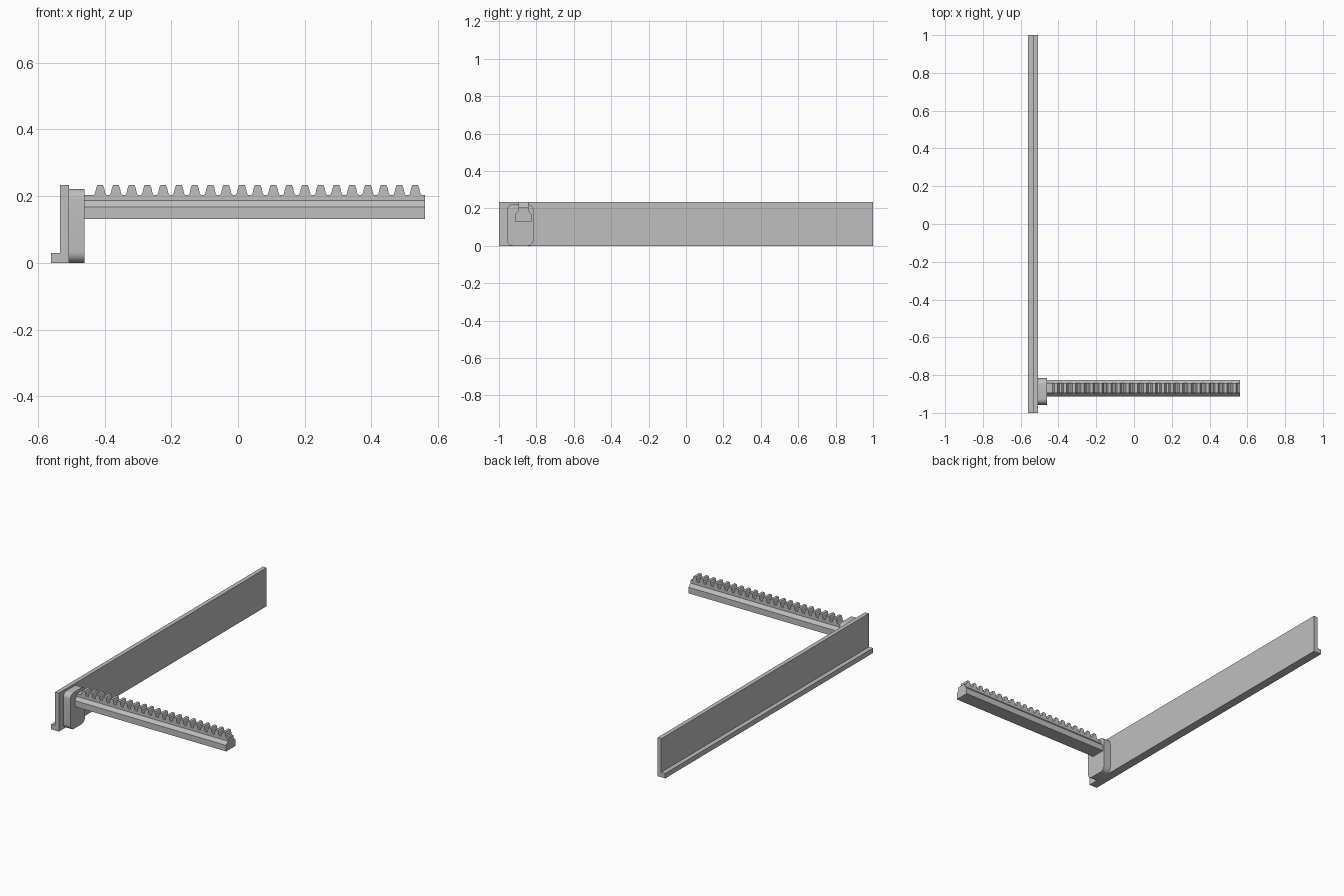
import bpy
import bmesh
import math
from mathutils import Vector

cube = bpy.data.objects.get("Cube")
if cube:
    bpy.data.objects.remove(cube, do_unlink=True)

grey = bpy.data.materials.new("plain grey")
grey.use_nodes = True
COLOUR = (0.52, 0.52, 0.52, 1)
grey.diffuse_color = COLOUR
grey.node_tree.nodes["Principled BSDF"].inputs["Base Color"].default_value = COLOUR


def prism(name, profile, axis, start, end, smooth=False):
    """Extrude a closed (horizontal, z) profile along x or y."""
    bm = bmesh.new()
    place = (lambda h, z: (start, h, z)) if axis == "x" else (lambda h, z: (h, start, z))
    face = bm.faces.new([bm.verts.new(place(h, z)) for h, z in profile])
    moved = bmesh.ops.extrude_face_region(bm, geom=[face])["geom"]
    step = Vector((end - start, 0, 0) if axis == "x" else (0, end - start, 0))
    bmesh.ops.translate(bm, vec=step, verts=[v for v in moved if isinstance(v, bmesh.types.BMVert)])
    bmesh.ops.recalc_face_normals(bm, faces=bm.faces)
    mesh = bpy.data.meshes.new(name)
    bm.to_mesh(mesh)
    bm.free()
    mesh.materials.append(grey)
    obj = bpy.data.objects.new(name, mesh)
    bpy.context.collection.objects.link(obj)
    if smooth:
        bpy.ops.object.select_all(action="DESELECT")
        obj.select_set(True)
        bpy.context.view_layer.objects.active = obj
        bpy.ops.object.shade_smooth_by_angle(angle=math.radians(30))
    return obj


def rounded_rect(left, right, bottom, top, radius, steps=8):
    corners = [(right, top, -1, -1), (left, top, 1, -1), (left, bottom, 1, 1), (right, bottom, -1, 1)]
    points = []
    for i, (h, z, dh, dz) in enumerate(corners):
        for s in range(steps + 1):
            a = math.pi / 2 * (i + s / steps)
            points.append((h + radius * (dh + math.cos(a)), z + radius * (dz + math.sin(a))))
    return points


# Long upright panel with a small foot along its outer side
panel = [(-0.56, 0), (-0.507, 0), (-0.507, 0.234), (-0.533, 0.234), (-0.533, 0.03), (-0.56, 0.03)]
prism("panel", panel, "y", -1, 1)

# Rounded mounting block
prism("mounting_block", rounded_rect(-0.957, -0.816, 0, 0.222, 0.032), "x", -0.51, -0.46, True)

# Rail with sloped shoulders
MID, HALF, NECK = -0.869, 0.044, 0.027
rail = [(MID - HALF, 0.131), (MID + HALF, 0.131), (MID + HALF, 0.168),
        (MID + NECK, 0.187), (MID - NECK, 0.187), (MID - HALF, 0.168)]
prism("rail", rail, "x", -0.47, 0.56)

# Toothed strip along the top of the rail
ROOT, TIP, PITCH, FIRST = 0.204, 0.234, 0.0472, -0.413
flank = [(0.019, 0), (0.0165, 0.002), (0.0145, 0.008), (0.012, 0.02), (0.008, TIP - ROOT)]
strip = [(0.56, 0.18), (-0.47, 0.18), (-0.47, ROOT)]
for i in range(21):
    centre = FIRST + i * PITCH
    strip += [(centre - w, ROOT + h) for w, h in flank]
    strip += [(centre + w, ROOT + h) for w, h in reversed(flank)]
strip.append((0.56, ROOT))
prism("rack_teeth", strip, "y", MID - NECK, MID + NECK)
